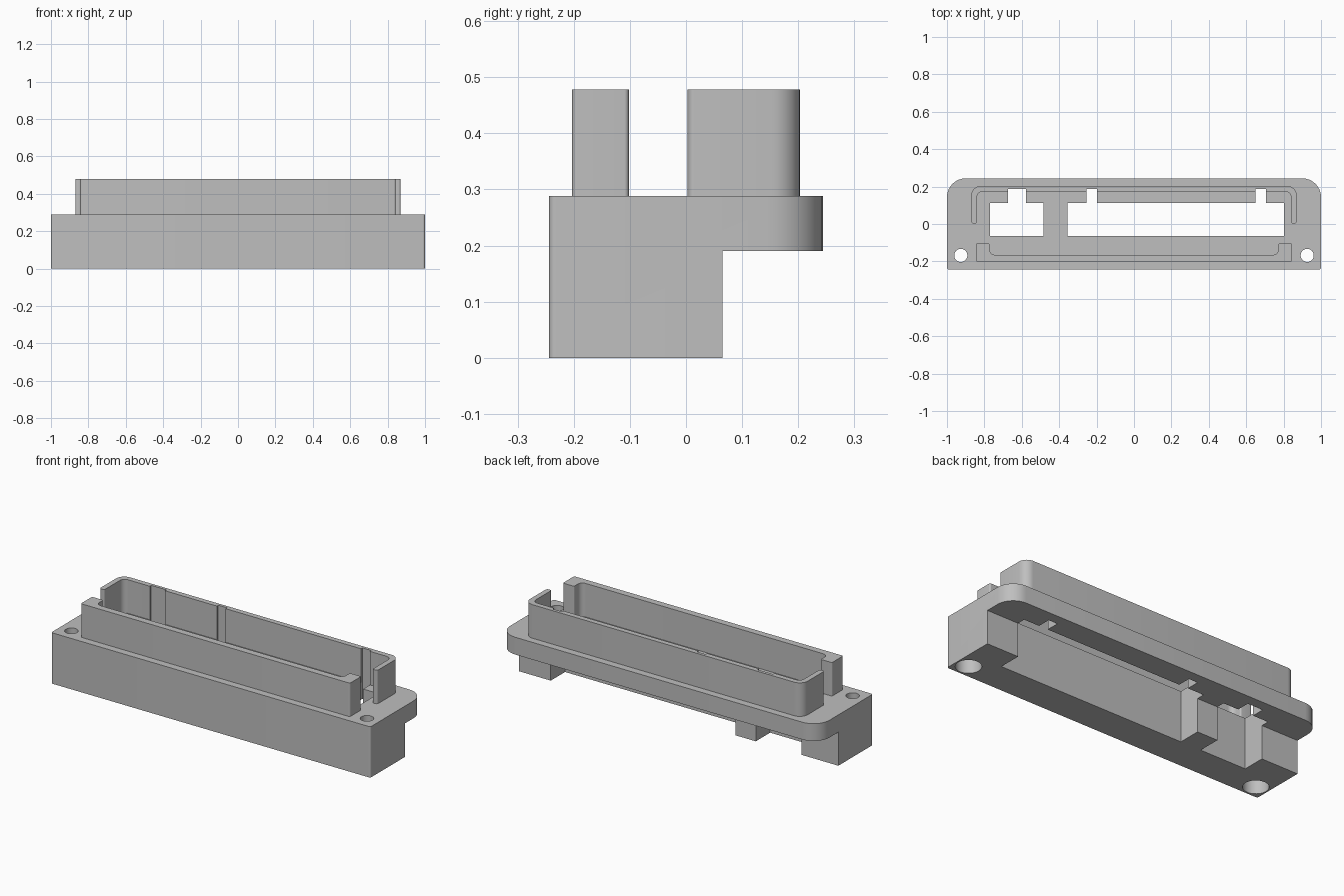
import bpy, bmesh, math
from mathutils import Vector

if "Cube" in bpy.data.objects:
    bpy.data.objects.remove(bpy.data.objects["Cube"])

grey = bpy.data.materials.new("light_grey")
grey.diffuse_color = (0.52, 0.52, 0.52, 1)
grey.use_nodes = True
grey.node_tree.nodes["Principled BSDF"].inputs["Base Color"].default_value = grey.diffuse_color


def rounded(points, steps=8):
    """Outline of right-angled corners (x, y, radius), each rounded off."""
    out = []
    for i, (x, y, r) in enumerate(points):
        p = Vector((x, y))
        if r == 0:
            out.append(p)
            continue
        a = (Vector(points[i - 1][:2]) - p).normalized()
        b = (Vector(points[(i + 1) % len(points)][:2]) - p).normalized()
        for k in range(steps + 1):
            t = math.pi / 2 * k / steps
            out.append(p + r * (a + b) - r * (math.cos(t) * b + math.sin(t) * a))
    return out


def extrude(name, outline, z0, z1):
    bm = bmesh.new()
    face = bm.faces.new([bm.verts.new((p[0], p[1], z0)) for p in outline])
    new = bmesh.ops.extrude_face_region(bm, geom=[face])["geom"]
    bmesh.ops.translate(bm, vec=(0, 0, z1 - z0),
                        verts=[v for v in new if isinstance(v, bmesh.types.BMVert)])
    bmesh.ops.recalc_face_normals(bm, faces=bm.faces)
    mesh = bpy.data.meshes.new(name)
    bm.to_mesh(mesh)
    bm.free()
    obj = bpy.data.objects.new(name, mesh)
    bpy.context.collection.objects.link(obj)
    mesh.materials.append(grey)
    return obj


def box_outline(x0, x1, y0, y1):
    return [(x0, y0), (x1, y0), (x1, y1), (x0, y1)]


def circle(x, y, r, n=32):
    return [(x + r * math.cos(2 * math.pi * k / n),
             y + r * math.sin(2 * math.pi * k / n)) for k in range(n)]


def cut(obj, outline, z0, z1):
    cutter = extrude("cutter", outline, z0, z1)
    cutter.hide_render = True
    bpy.context.view_layer.objects.active = obj
    mod = obj.modifiers.new("cut", "BOOLEAN")
    mod.operation, mod.solver, mod.object = "DIFFERENCE", "EXACT", cutter
    bpy.ops.object.modifier_apply(modifier=mod.name)
    bpy.data.objects.remove(cutter)


TOP, RIM = 0.288, 0.478

# Body: flange with rounded rear corners over a shallower block
body = extrude("body", rounded([(-1, -0.244, 0.012), (1, -0.244, 0.012),
                                (1, 0.244, 0.1), (-1, 0.244, 0.1)]), 0, TOP)
cut(body, box_outline(-1.2, 1.2, 0.065, 0.4), -0.1, 0.19)

# Rear rim with short side legs
rear_rim = extrude("rear_rim", rounded([
    (-0.87, 0.003, 0.012), (-0.84, 0.003, 0.008), (-0.84, 0.173, 0.03),
    (0.84, 0.173, 0.03), (0.84, 0.003, 0.008), (0.87, 0.003, 0.012),
    (0.87, 0.203, 0.05), (-0.87, 0.203, 0.05)]), TOP, RIM)

# Front rim with a thick post at each end
front_rim = extrude("front_rim", rounded([
    (-0.843, -0.203, 0.01), (0.843, -0.203, 0.01), (0.843, -0.102, 0.008),
    (0.773, -0.102, 0.008), (0.773, -0.165, 0.03), (-0.773, -0.165, 0.03),
    (-0.773, -0.102, 0.008), (-0.843, -0.102, 0.008)]), TOP, RIM)

# Two windows, running down as pockets open to the rear of the block
for x0, x1 in ((-0.77, -0.483), (-0.355, 0.802)):
    cut(body, box_outline(x0, x1, -0.063, 0.112), -0.1, 0.6)

# Key slots behind the windows, carried up the inside of the rear rim
for x0, x1 in ((-0.674, -0.578), (-0.254, -0.198), (0.65, 0.706)):
    for part in (body, rear_rim):
        cut(part, box_outline(x0, x1, 0.09, 0.186), -0.1, 0.6)

# Screw holes with wider counterbores underneath
for side in (-1, 1):
    cut(body, circle(side * 0.926, -0.168, 0.035), -0.1, 0.6)
    cut(body, circle(side * 0.926, -0.168, 0.066), -0.1, 0.12)

# Smooth the rounded corners, keep the edges sharp
for part in (body, rear_rim, front_rim):
    bpy.ops.object.select_all(action="DESELECT")
    part.select_set(True)
    bpy.context.view_layer.objects.active = part
    bpy.ops.object.shade_smooth_by_angle(angle=math.radians(30))
